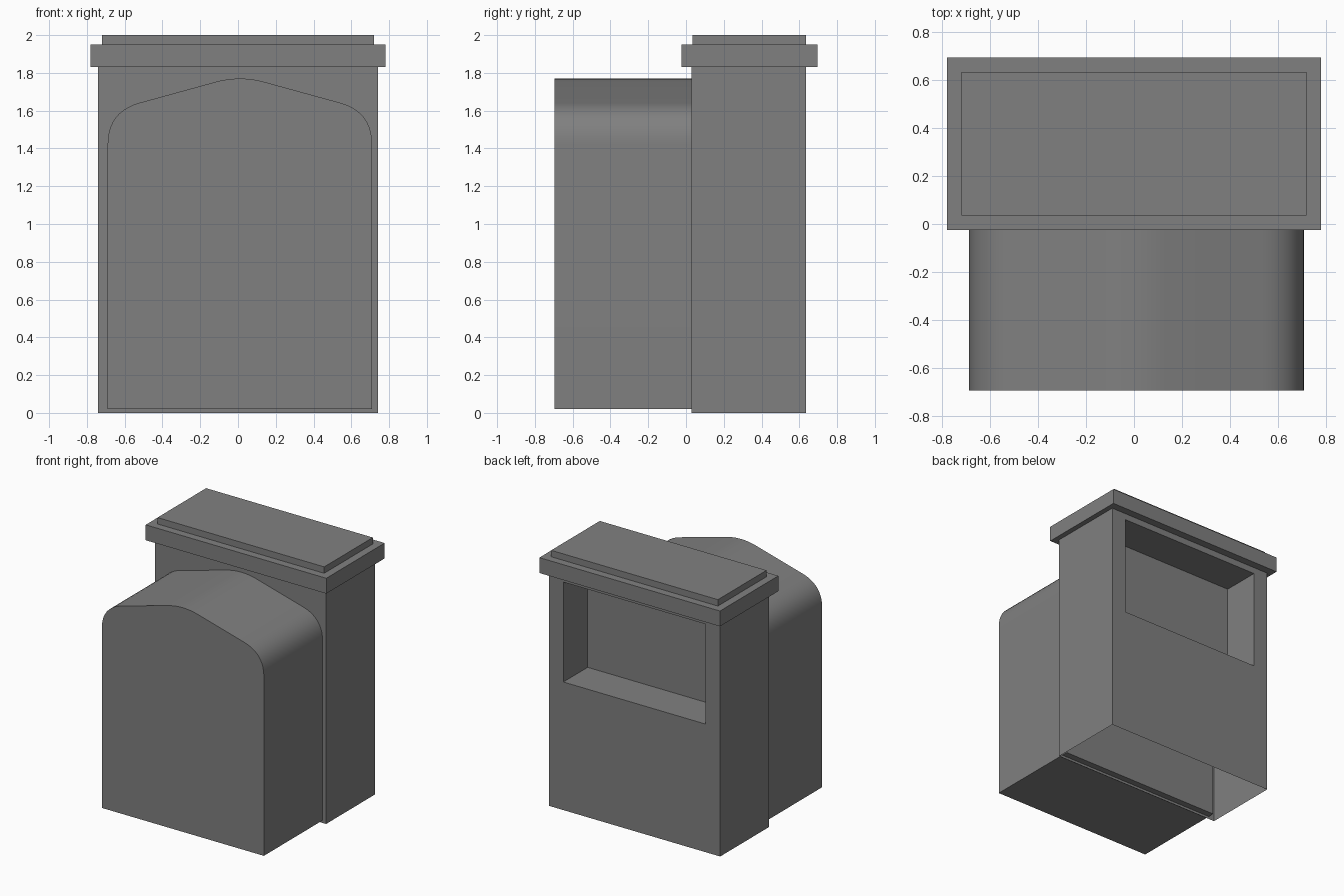
import bpy, bmesh
from mathutils import Vector

cube = bpy.data.objects.get("Cube")
if cube:
    bpy.data.objects.remove(cube, do_unlink=True)

# One plain grey for everything
grey = bpy.data.materials.new("plain_grey")
grey.use_nodes = True
GREY = (0.216, 0.216, 0.216, 1)
grey.diffuse_color = GREY
grey.node_tree.nodes["Principled BSDF"].inputs["Base Color"].default_value = GREY


def finish(name, bm):
    mesh = bpy.data.meshes.new(name)
    bm.to_mesh(mesh)
    bm.free()
    mesh.materials.append(grey)
    obj = bpy.data.objects.new(name, mesh)
    bpy.context.collection.objects.link(obj)
    return obj


def box(lo, hi):
    lo, hi = Vector(lo), Vector(hi)
    bm = bmesh.new()
    bmesh.ops.create_cube(bm, size=1)
    for v in bm.verts:
        v.co = (lo + hi) / 2 + v.co * (hi - lo)
    return bm


def face_toward(bm, direction):
    bm.normal_update()
    return max(bm.faces, key=lambda f: f.normal.dot(Vector(direction)))


def rounded(a, corner, b, steps=10):
    a, corner, b = Vector(a), Vector(corner), Vector(b)
    ts = [i / steps for i in range(steps + 1)]
    return [a * (1 - t) ** 2 + corner * 2 * t * (1 - t) + b * t * t for t in ts]


# Housing: thin shell, open underneath, with a recess in the back
bm = box((-0.74, 0.03, 0), (0.74, 0.635, 1.83))
bmesh.ops.delete(bm, geom=[face_toward(bm, (0, 0, -1))], context='FACES')
back = face_toward(bm, (0, 1, 0))
bmesh.ops.inset_individual(bm, faces=[back], thickness=0.1)
for v in back.verts:
    v.co.x = 0.615 if v.co.x > 0 else -0.615
    v.co.z = 1.78 if v.co.z > 0.9 else 1.0
recess = bmesh.ops.extrude_discrete_faces(bm, faces=[back])["faces"][0]
for v in recess.verts:
    v.co.y -= 0.3
finish("housing", bm)

# Cap slab and the thinner plate on top
finish("cap_slab", box((-0.78, -0.025, 1.83), (0.78, 0.695, 1.95)))
finish("cap_plate", box((-0.72, 0.035, 1.95), (0.72, 0.635, 2.0)))

# Front block: arched profile, mirrored about its middle, extruded in depth
MIDDLE = 0.01
shoulder = rounded((0.70, 1.42), (0.70, 1.595), (0.53, 1.642))
ridge = rounded((0.13, 1.752), (0, 1.788), (-0.13, 1.752))
half = [Vector((0.70, 0.02))] + shoulder
profile = half + ridge + [Vector((-p.x, p.y)) for p in reversed(half)]
bm = bmesh.new()
front = bm.faces.new([bm.verts.new((MIDDLE + p.x, -0.695, p.y)) for p in profile])
out = bmesh.ops.extrude_face_region(bm, geom=[front], use_keep_orig=True)["geom"]
bmesh.ops.translate(bm, vec=(0, 0.775, 0),
                    verts=[g for g in out if isinstance(g, bmesh.types.BMVert)])
bmesh.ops.recalc_face_normals(bm, faces=bm.faces)
block = finish("front_block", bm)
bpy.ops.object.select_all(action='DESELECT')
block.select_set(True)
bpy.context.view_layer.objects.active = block
bpy.ops.object.shade_smooth_by_angle(angle=0.6)
